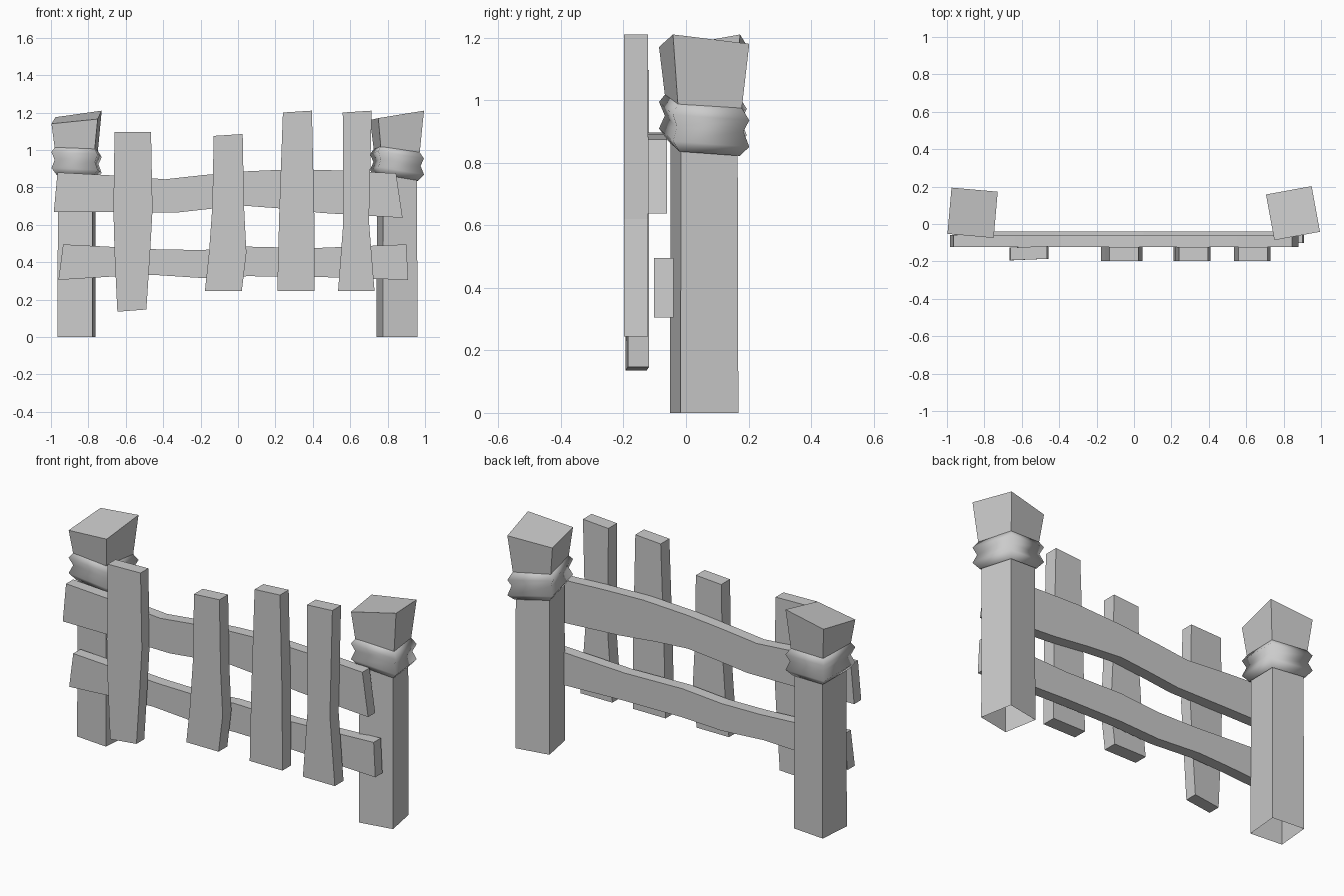
import bpy, bmesh, math
from mathutils import Vector

if "Cube" in bpy.data.objects:
    bpy.data.objects.remove(bpy.data.objects["Cube"])

grey = bpy.data.materials.new("weathered_grey")
grey.use_nodes = True
COLOUR = (0.6, 0.6, 0.6, 1)
grey.diffuse_color = COLOUR
grey.node_tree.nodes["Principled BSDF"].inputs["Base Color"].default_value = COLOUR


def finish(bm, name, smooth=False):
    bmesh.ops.recalc_face_normals(bm, faces=bm.faces)
    for f in bm.faces:
        f.smooth = smooth
    mesh = bpy.data.meshes.new(name)
    bm.to_mesh(mesh)
    bm.free()
    mesh.materials.append(grey)
    obj = bpy.data.objects.new(name, mesh)
    bpy.context.collection.objects.link(obj)


def loft(name, rings, start_cap=True, end_cap=True, smooth=False):
    """Skin a run of four-cornered rings."""
    bm = bmesh.new()
    loops = [[bm.verts.new(p) for p in ring] for ring in rings]
    for a, b in zip(loops, loops[1:]):
        for i in range(4):
            j = (i + 1) % 4
            bm.faces.new((a[i], a[j], b[j], b[i]))
    if start_cap:
        bm.faces.new(loops[0])
    if end_cap:
        bm.faces.new(loops[-1])
    finish(bm, name, smooth)


def square(cx, cy, half, angle, heights):
    """Corners in order: front right, front left, back left, back right."""
    ring = []
    for (sx, sy), z in zip(((-1, -1), (1, -1), (1, 1), (-1, 1)), heights):
        x, y = sx * half, sy * half
        c, s = math.cos(angle), math.sin(angle)
        ring.append(Vector((cx + x * c - y * s, cy + x * s + y * c, z)))
    return ring


def post(side, cx, cy, degrees, tops, slope_x, slope_y, middle):
    a = math.radians(degrees)
    # Open-bottomed post that flares into a slanted head
    loft(side + "_post", [square(cx, cy, 0.094, a, [0] * 4),
                          square(cx, cy, 0.092, a, [0.9] * 4),
                          square(cx, cy, 0.103, a, [0.97] * 4),
                          square(cx, cy, 0.124, a, tops)], start_cap=False)
    # Two-turn binding, tilted around the neck
    rings = []
    for half, dz in ((0.098, -0.08), (0.124, -0.045), (0.108, 0),
                     (0.124, 0.04), (0.103, 0.075)):
        ring = square(cx, cy, half, a, [middle + dz] * 4)
        for p in ring:
            p.z += slope_x * (p.x - cx) + slope_y * (p.y - cy)
        rings.append(ring)
    loft(side + "_binding", rings, False, False, True)


post("left", 0.85, 0.058, 10.4, (1.17, 1.21, 1.18, 1.16), -0.15, -0.1, 0.925)
post("right", -0.863, 0.06, -5, (1.165, 1.165, 1.21, 1.175), -0.05, -0.06, 0.935)
# The right head leans down toward its outer front corner
bpy.data.objects["right_post"].data.vertices[12].co.z = 1.14


def rail(name, front, back, stations):
    """Stations give top x, top z, bottom x, bottom z."""
    loft(name, [[(tx, front, tz), (tx, back, tz), (bx, back, bz), (bx, front, bz)]
                for tx, tz, bx, bz in stations])


rail("upper_rail", -0.122, -0.06, (
    (-0.965, 0.88, -0.985, 0.667), (-0.64, 0.862, -0.64, 0.667),
    (-0.39, 0.843, -0.33, 0.665), (-0.19, 0.865, -0.15, 0.685),
    (0.03, 0.885, 0.03, 0.702), (0.3, 0.897, 0.23, 0.687),
    (0.55, 0.89, 0.45, 0.663), (0.845, 0.875, 0.88, 0.637)))
rail("lower_rail", -0.102, -0.04, (
    (-0.935, 0.495, -0.96, 0.305), (-0.64, 0.48, -0.64, 0.325),
    (-0.42, 0.468, -0.45, 0.332), (-0.19, 0.465, -0.19, 0.315),
    (0.05, 0.483, 0.05, 0.325), (0.4, 0.475, 0.4, 0.322),
    (0.9, 0.495, 0.91, 0.305)))


def picket(name, front, back, stations, twist=0):
    """Stations give left-edge x and z, then right-edge x and z."""
    loft(name, [[(lx, front - twist, lz), (rx, front + twist, rz),
                 (rx, back + twist, rz), (lx, back - twist, lz)]
                for lx, lz, rx, rz in stations])


picket("picket_1", -0.19, -0.122, (
    (-0.645, 0.135, -0.49, 0.147), (-0.66, 0.45, -0.47, 0.45),
    (-0.666, 0.68, -0.457, 0.68), (-0.66, 1.097, -0.465, 1.097)), 0.004)
picket("picket_2", -0.198, -0.122, (
    (-0.177, 0.245, 0.02, 0.245), (-0.155, 0.45, 0.045, 0.45),
    (-0.137, 0.7, 0.032, 0.7), (-0.13, 1.075, 0.025, 1.085)))
picket("picket_3", -0.198, -0.122, (
    (0.21, 0.245, 0.41, 0.245), (0.22, 0.65, 0.408, 0.65),
    (0.24, 1.2, 0.395, 1.21)))
picket("picket_4", -0.198, -0.122, (
    (0.535, 0.245, 0.73, 0.245), (0.562, 0.6, 0.7, 0.62),
    (0.56, 1.2, 0.715, 1.21)))
